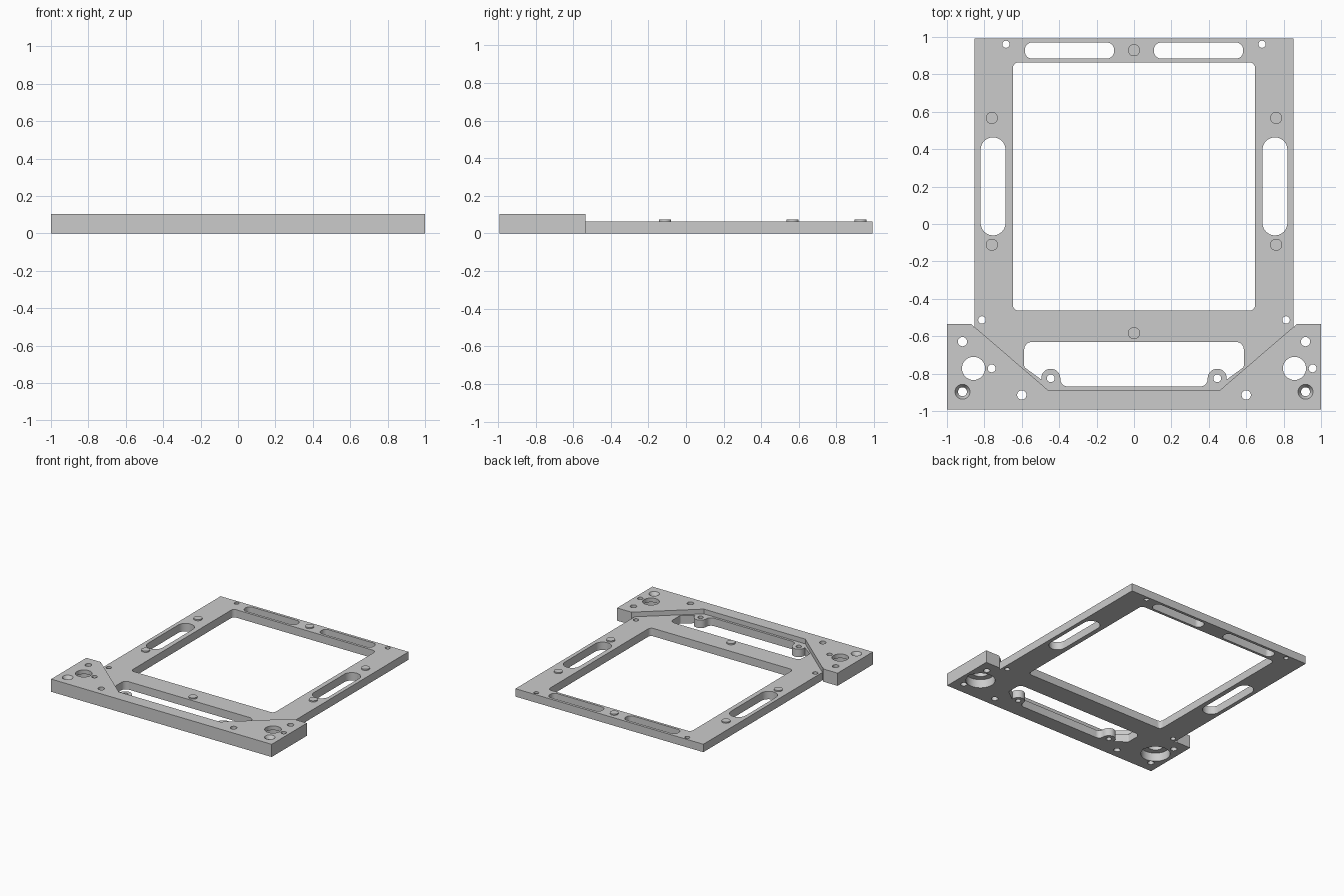
import bpy, bmesh, math
from mathutils import Vector

if "Cube" in bpy.data.objects:
    bpy.data.objects.remove(bpy.data.objects["Cube"])

THIN, THICK = 0.065, 0.104

grey = bpy.data.materials.new("plain grey")
grey.use_nodes = True
colour = (0.6, 0.6, 0.6, 1)
grey.diffuse_color = colour
grey.node_tree.nodes["Principled BSDF"].inputs["Base Color"].default_value = colour


def prism(name, pts, z0, z1, top_pts=None):
    """Solid between a bottom outline and a top outline."""
    bm = bmesh.new()
    low = [bm.verts.new((x, y, z0)) for x, y in pts]
    high = [bm.verts.new((x, y, z1)) for x, y in (top_pts or pts)]
    bm.faces.new(low)
    bm.faces.new(high)
    n = len(low)
    for i in range(n):
        j = (i + 1) % n
        bm.faces.new((low[i], low[j], high[j], high[i]))
    bmesh.ops.recalc_face_normals(bm, faces=bm.faces)
    mesh = bpy.data.meshes.new(name)
    bm.to_mesh(mesh)
    bm.free()
    mesh.materials.append(grey)
    obj = bpy.data.objects.new(name, mesh)
    bpy.context.collection.objects.link(obj)
    return obj


def circle(x, y, r, n=32):
    return [(x + r * math.cos(math.tau * i / n), y + r * math.sin(math.tau * i / n))
            for i in range(n)]


def rounded(corners, steps=8):
    """Outline from (x, y, radius) corners, each filleted."""
    out = []
    for i, (x, y, r) in enumerate(corners):
        if r == 0:
            out.append((x, y))
            continue
        p = Vector((x, y))
        u = (Vector(corners[i - 1][:2]) - p).normalized()
        v = (Vector(corners[(i + 1) % len(corners)][:2]) - p).normalized()
        half = u.angle(v) / 2
        c = p + (u + v).normalized() * r / math.sin(half)
        a = p + u * r / math.tan(half) - c
        b = p + v * r / math.tan(half) - c
        start = math.atan2(a.y, a.x)
        sweep = math.remainder(math.atan2(b.y, b.x) - start, math.tau)
        for k in range(steps + 1):
            t = start + sweep * k / steps
            out.append((c.x + r * math.cos(t), c.y + r * math.sin(t)))
    return out


def box(x0, x1, y0, y1, r):
    return rounded([(x0, y0, r), (x1, y0, r), (x1, y1, r), (x0, y1, r)])


def mirrored(half):
    return half + [(-p[0],) + tuple(p[1:]) for p in reversed(half)]


# Main body, full thickness before the frame area is lowered
body = prism("frame_body", mirrored([(0.852, 0.992), (0.852, -0.5545), (0.87, -0.535),
                                     (1, -0.535), (1, -0.992)]), 0, THICK)


def cut(pts, z0=-0.5, z1=0.5, top_pts=None):
    tool = prism("cutter", pts, z0, z1, top_pts)
    tool.hide_render = True
    mod = body.modifiers.new("cut", "BOOLEAN")
    mod.operation, mod.solver, mod.object = "DIFFERENCE", "EXACT", tool
    bpy.context.view_layer.update()
    graph = bpy.context.evaluated_depsgraph_get()
    old = body.data
    new = bpy.data.meshes.new_from_object(body.evaluated_get(graph))
    body.modifiers.clear()
    body.data = new
    bpy.data.meshes.remove(old)
    bpy.data.objects.remove(tool)


# Lowered frame with diagonal borders to the thick front corners
cut(mirrored([(0.95, 1.2), (0.95, -0.466), (0.46, -0.888)]), THIN, 0.5)

# Large window
cut(box(-0.648, 0.648, -0.463, 0.864, 0.03))

# Front opening, wrapping around the two screw bosses
boss_x, boss_y, boss_r = 0.445, -0.825, 0.051
arc = [(boss_x + boss_r * math.cos(math.radians(a)),
        boss_y + boss_r * math.sin(math.radians(a)), 0) for a in range(-8, 181, 11)]
cut(rounded(mirrored([(0.587, -0.631, 0.04), (0.587, -0.765, 0.015)] + arc
                     + [(0.394, -0.869, 0.04)])))

for s in (-1, 1):
    # Slots in the back and side bars
    xs = sorted((s * 0.107, s * 0.583))
    cut(box(*xs, 0.885, 0.97, 0.036))
    xs = sorted((s * 0.687, s * 0.82))
    cut(box(*xs, -0.061, 0.463, 0.066))

    # Plain holes through the frame and corners
    for x, y, r in ((0.685, 0.961, 0.019), (0.813, -0.513, 0.02), (0.917, -0.629, 0.025),
                    (0.858, -0.772, 0.062), (0.6, -0.914, 0.025),
                    (boss_x, boss_y, 0.021), (0.917, -0.897, 0.024)):
        cut(circle(s * x, y, r))

    # Wide recess under each corner, with a small offset hole beside it
    cut(circle(s * 0.858, -0.772, 0.11, 48), -0.5, 0.07)
    cut(circle(s * 0.858 + 0.097, -0.772, 0.021))

    # Countersunk screw hole
    cut(circle(s * 0.917, -0.897, 0.022), THICK - 0.03, THICK + 0.002,
        circle(s * 0.917, -0.897, 0.041))

# Locating pegs
parts = [body]
for i, (x, y) in enumerate(((0, 0.929), (0, -0.583), (0.76, 0.567), (-0.76, 0.567),
                            (0.76, -0.111), (-0.76, -0.111))):
    parts.append(prism(f"locating_peg_{i + 1}", circle(x, y, 0.032),
                       THIN - 0.01, THIN + 0.01))

# Smooth round walls, keep edges sharp
bpy.context.view_layer.update()
bpy.ops.object.select_all(action="DESELECT")
for part in parts:
    part.select_set(True)
bpy.context.view_layer.objects.active = body
bpy.ops.object.shade_smooth_by_angle(angle=math.radians(30))
